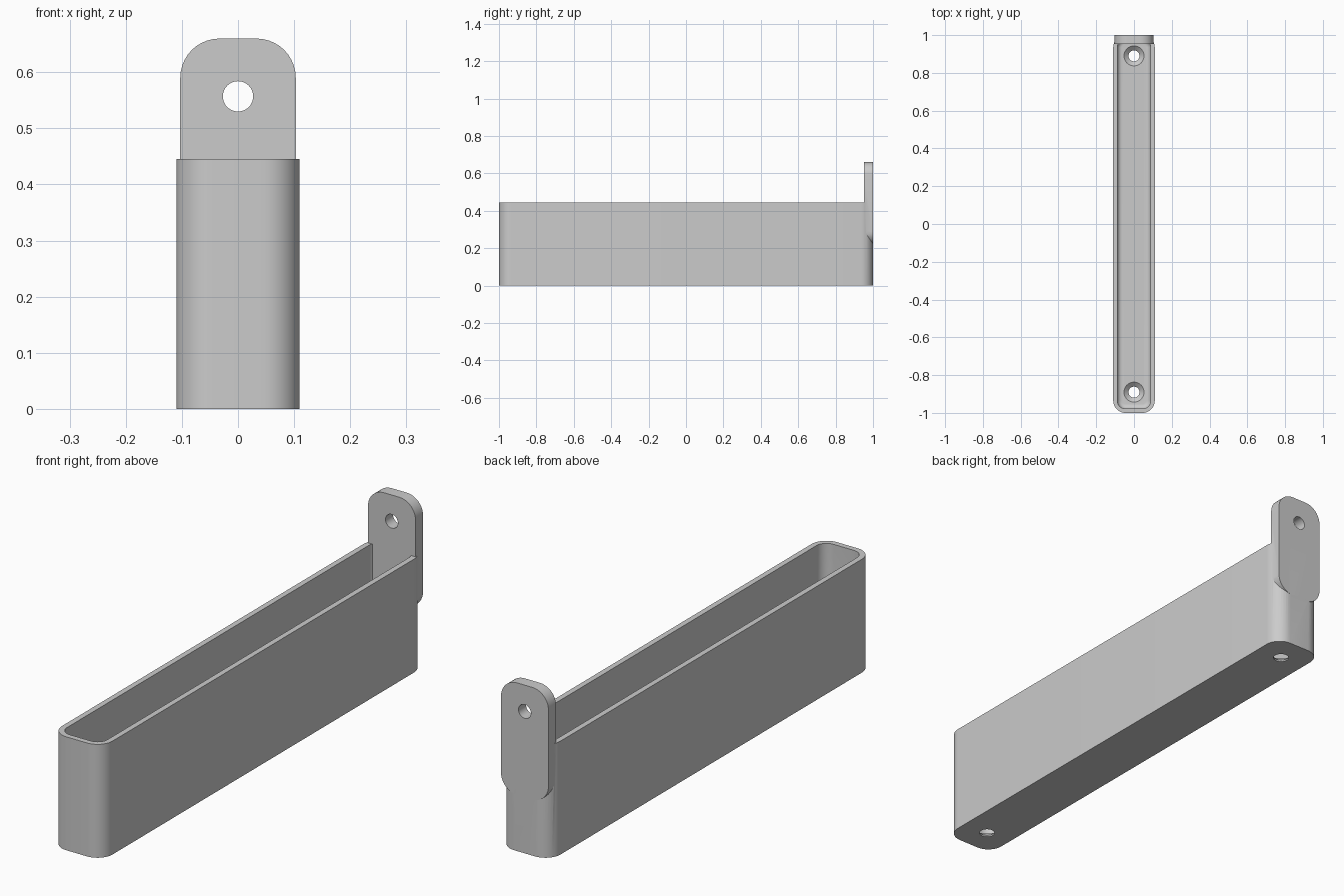
import bpy, bmesh
from math import sin, cos, pi

if "Cube" in bpy.data.objects:
    bpy.data.objects.remove(bpy.data.objects["Cube"])

HALF_W, HEIGHT, WALL, FLOOR = 0.11, 0.445, 0.022, 0.027
CORNER, FILLET = 0.065, 0.025

grey = bpy.data.materials.new("plain grey")
grey.use_nodes = True
grey.diffuse_color = (0.6, 0.6, 0.6, 1)
grey.node_tree.nodes["Principled BSDF"].inputs["Base Color"].default_value = grey.diffuse_color


def rounded_rect(hx, hy, r, steps=10):
    """Counter-clockwise outline of a rounded rectangle."""
    points = []
    for quarter, (sx, sy) in enumerate([(1, 1), (-1, 1), (-1, -1), (1, -1)]):
        for i in range(steps + 1):
            a = (quarter + i / steps) * pi / 2
            points.append((sx * (hx - r) + r * cos(a), sy * (hy - r) + r * sin(a)))
    return points


def circle(cx, cy, r, n=40):
    return [(cx + r * cos(2 * pi * i / n), cy + r * sin(2 * pi * i / n)) for i in range(n)]


def loft(name, rings):
    """Skin matching rings of 3D points and cap both ends."""
    bm = bmesh.new()
    loops = [[bm.verts.new(p) for p in ring] for ring in rings]
    n = len(loops[0])
    for a, b in zip(loops, loops[1:]):
        for i in range(n):
            j = (i + 1) % n
            bm.faces.new((a[i], a[j], b[j], b[i]))
    bm.faces.new(loops[0][::-1])
    bm.faces.new(loops[-1])
    bmesh.ops.recalc_face_normals(bm, faces=bm.faces)
    mesh = bpy.data.meshes.new(name)
    bm.to_mesh(mesh)
    bm.free()
    mesh.materials.append(grey)
    obj = bpy.data.objects.new(name, mesh)
    bpy.context.collection.objects.link(obj)
    return obj


def at_z(outline, z):
    return [(x, y, z) for x, y in outline]


def at_y(outline, y, z0=0):
    return [(x, y, z + z0) for x, z in outline]


def boolean(target, other, operation):
    """Apply a boolean and discard the helper."""
    mod = target.modifiers.new(operation, "BOOLEAN")
    mod.operation, mod.solver, mod.object = operation, "EXACT", other
    bpy.ops.object.select_all(action="DESELECT")
    bpy.context.view_layer.objects.active = target
    target.select_set(True)
    bpy.ops.object.modifier_apply(modifier=mod.name)
    bpy.data.objects.remove(other)


# Open tray: outer wall, rim, inner wall and filleted floor
outer = rounded_rect(HALF_W, 1, CORNER)
rings = [at_z(outer, 0), at_z(outer, HEIGHT)]
inner = (HALF_W - WALL, 1 - WALL, CORNER - WALL)
rings.append(at_z(rounded_rect(*inner), HEIGHT))
for k in range(7):
    a = k / 6 * pi / 2
    inset = FILLET * (1 - cos(a))
    ring = rounded_rect(*[v - inset for v in inner])
    rings.append(at_z(ring, FLOOR + FILLET * (1 - sin(a))))
tray = loft("tray_with_hanging_tab", rings)

# Hanging tab, flush with the back of the tray
tab_outline = rounded_rect(0.103, 0.22, 0.07)
tab = loft("tab", [at_y(tab_outline, y, 0.44) for y in (0.953, 1)])
boolean(tray, tab, "UNION")

# Hole through the tab
peg = loft("tab_hole_cutter", [at_y(circle(0, 0.557, 0.027), y) for y in (0.9, 1.1)])
boolean(tray, peg, "DIFFERENCE")

# Countersunk screw holes through the floor
for y in (-0.89, 0.89):
    screw = loft("screw_hole_cutter", [
        at_z(circle(0, y, r), z)
        for r, z in ((0.029, -0.05), (0.029, 0.006), (0.053, FLOOR), (0.053, FLOOR + 0.03))])
    boolean(tray, screw, "DIFFERENCE")

bpy.ops.object.select_all(action="DESELECT")
bpy.context.view_layer.objects.active = tray
tray.select_set(True)
bpy.ops.object.shade_smooth_by_angle(angle=pi / 6)
